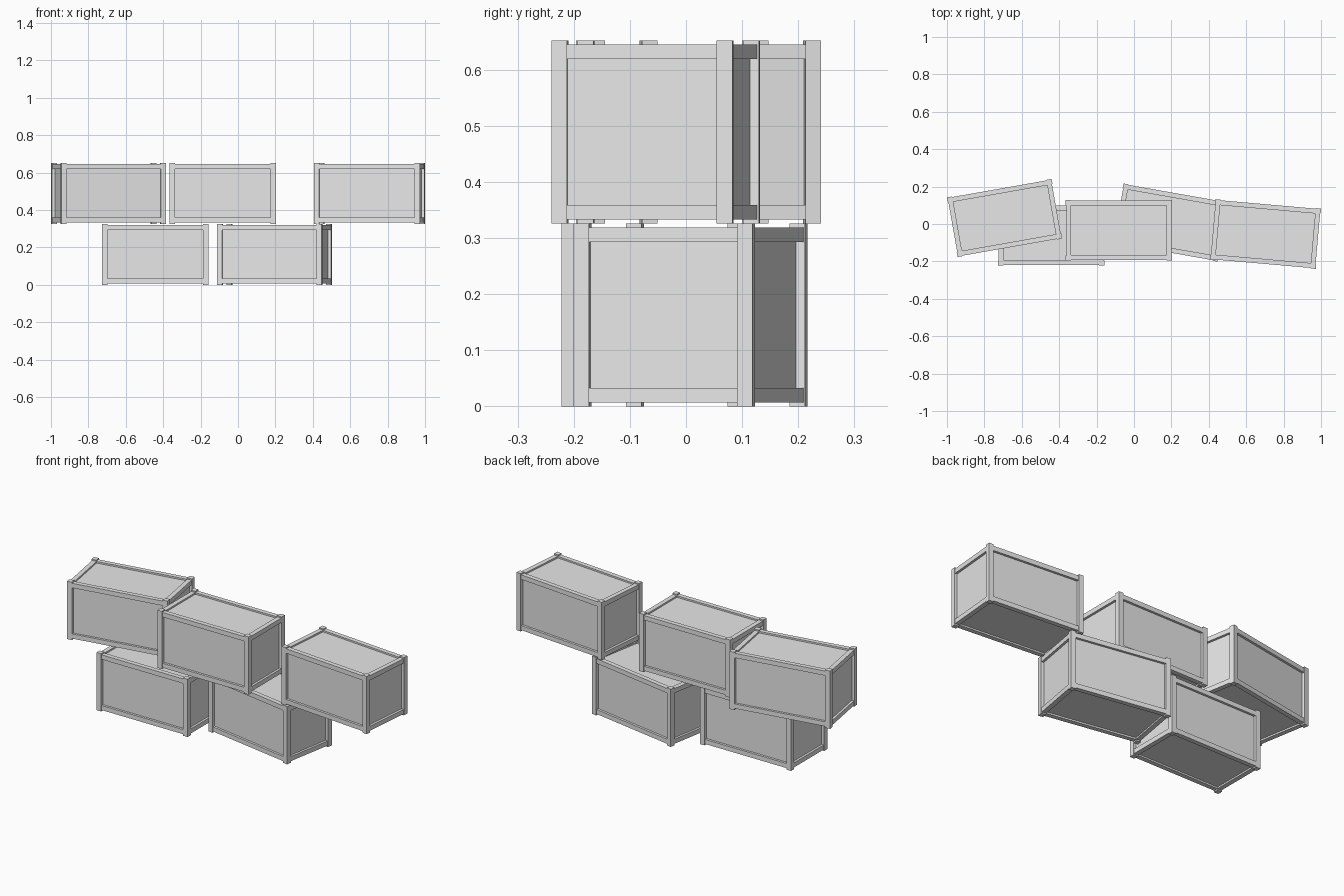
import bpy
import bmesh
from math import radians
from mathutils import Matrix, Vector

cube = bpy.data.objects.get("Cube")
if cube:
    bpy.data.objects.remove(cube, do_unlink=True)

LENGTH, WIDTH, HEIGHT = 0.568, 0.324, 0.326
POST = 0.028           # corner post thickness
RAIL = 0.026           # edge rail thickness
SIDE_GAP, END_GAP = 0.003, 0.007   # rail setback from posts, sideways and vertical
RECESS = 0.016         # panel setback

grey = bpy.data.materials.new("plain_grey")
grey.use_nodes = True
grey.diffuse_color = (0.8, 0.8, 0.8, 1)
grey.node_tree.nodes["Principled BSDF"].inputs["Base Color"].default_value = (0.8, 0.8, 0.8, 1)


def add_box(bm, centre, size):
    matrix = Matrix.Translation(Vector(centre)) @ Matrix.Diagonal((*size, 1))
    bmesh.ops.create_cube(bm, size=1, matrix=matrix)


def make_object(name, boxes, place):
    bm = bmesh.new()
    for centre, size in boxes:
        add_box(bm, centre, size)
    mesh = bpy.data.meshes.new(name)
    bm.to_mesh(mesh)
    bm.free()
    mesh.materials.append(grey)
    obj = bpy.data.objects.new(name, mesh)
    obj.matrix_world = place
    bpy.context.collection.objects.link(obj)


def container(name, x, y, z, angle):
    place = Matrix.Translation((x, y, z + HEIGHT / 2)) @ Matrix.Rotation(radians(angle), 4, "Z")
    px, py = (LENGTH - POST) / 2, (WIDTH - POST) / 2
    rx = (LENGTH - RAIL) / 2 - SIDE_GAP
    ry = (WIDTH - RAIL) / 2 - SIDE_GAP
    rz = (HEIGHT - RAIL) / 2 - END_GAP
    signs = [(a, b) for a in (-1, 1) for b in (-1, 1)]

    # Four corner posts
    posts = [((a * px, b * py, 0), (POST, POST, HEIGHT)) for a, b in signs]
    make_object(name + "_posts", posts, place)

    # Long and short rails at top and bottom
    rails = [((0, a * ry, b * rz), (LENGTH - 2 * POST, RAIL, RAIL)) for a, b in signs]
    rails += [((a * rx, 0, b * rz), (RAIL, WIDTH - 2 * POST, RAIL)) for a, b in signs]
    make_object(name + "_rails", rails, place)

    # Recessed panels as one closed body
    body = (LENGTH - 2 * RECESS, WIDTH - 2 * RECESS, HEIGHT - 2 * RECESS)
    make_object(name + "_panels", [((0, 0, 0), body)], place)


# Two containers below, three stacked above
container("lower_right_container", -0.443, -0.06, 0, 0)
container("lower_left_container", 0.195, 0.008, 0, -10)
container("upper_right_container", -0.692, 0.032, HEIGHT, 10)
container("upper_middle_container", -0.081, -0.034, HEIGHT, 0)
container("upper_left_container", 0.703, -0.054, HEIGHT, -5)
